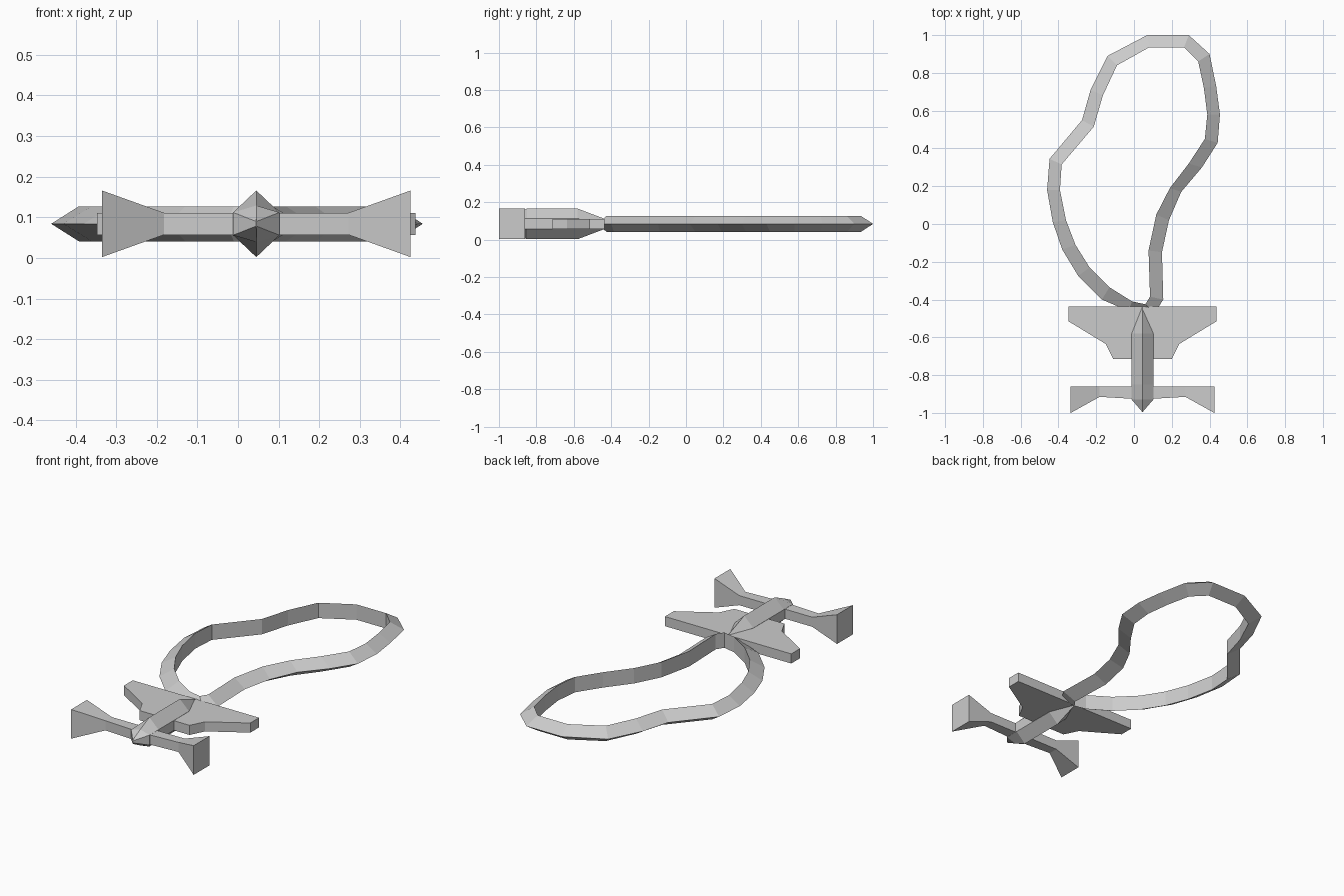
import bpy, bmesh

CX, CZ = 0.045, 0.084   # plane centre line and mid height


def finish(name, bm):
    bmesh.ops.remove_doubles(bm, verts=bm.verts, dist=1e-4)
    bmesh.ops.recalc_face_normals(bm, faces=bm.faces)
    me = bpy.data.meshes.new(name)
    bm.to_mesh(me)
    bm.free()
    ob = bpy.data.objects.new(name, me)
    bpy.context.collection.objects.link(ob)
    return ob


def loft(name, rings, loop=False):
    """Skin a list of equal-sized point rings; cap the ends unless looped."""
    bm = bmesh.new()
    vs = [[bm.verts.new(p) for p in r] for r in rings]
    n = len(vs[0])
    for i in range(len(vs) if loop else len(vs) - 1):
        a, b = vs[i], vs[(i + 1) % len(vs)]
        for j in range(n):
            k = (j + 1) % n
            bm.faces.new((a[j], a[k], b[k], b[j]))
    if not loop:
        bm.faces.new(vs[0])
        bm.faces.new(vs[-1])
    return finish(name, bm)


# cord loop: triangular section, sharp outer edge and flat inner wall
cord = [  # outer x, y, inner x, y
    (0.07, 1.0, 0.08, 0.935), (0.29, 1.0, 0.265, 0.935), (0.40, 0.90, 0.34, 0.86),
    (0.435, 0.73, 0.37, 0.72), (0.455, 0.58, 0.388, 0.58), (0.443, 0.43, 0.375, 0.45),
    (0.36, 0.30, 0.29, 0.32), (0.25, 0.17, 0.19, 0.19), (0.185, 0.02, 0.118, 0.05),
    (0.148, -0.15, 0.077, -0.14), (0.155, -0.40, 0.085, -0.385), (0.11, -0.47, 0.06, -0.425),
    (-0.03, -0.46, -0.01, -0.41), (-0.17, -0.40, -0.13, -0.335), (-0.295, -0.275, -0.235, -0.23),
    (-0.38, -0.135, -0.31, -0.11), (-0.43, 0.01, -0.36, 0.02), (-0.46, 0.18, -0.392, 0.18),
    (-0.447, 0.345, -0.383, 0.315), (-0.275, 0.55, -0.213, 0.515), (-0.23, 0.71, -0.165, 0.68),
    (-0.14, 0.89, -0.09, 0.84)]
loft("cord_loop", [[(ox, oy, CZ), (ix, iy, CZ + 0.043), (ix, iy, CZ - 0.043)]
                   for ox, oy, ix, iy in cord], loop=True)

# fuselage: six-sided body, pointed at nose and tail
body = [  # y, half width, ridge height, side height
    (-0.995, 0.001, 0.012, 0.006), (-0.93, 0.057, 0.045, 0.028),
    (-0.85, 0.057, 0.082, 0.028), (-0.58, 0.057, 0.082, 0.028),
    (-0.437, 0.001, 0.028, 0.020)]
loft("fuselage", [[(CX, y, CZ + r), (CX + w, y, CZ + s), (CX + w, y, CZ - s),
                   (CX, y, CZ - r), (CX - w, y, CZ - s), (CX - w, y, CZ + s)]
                  for y, w, r, s in body])


def slab(name, stations):
    """Mirrored wing from stations: offset from centre, rear y, front y, half height."""
    both = [(-s[0],) + s[1:] for s in reversed(stations)] + stations
    loft(name, [[(CX + x, yb, CZ - h), (CX + x, yb, CZ + h),
                 (CX + x, yf, CZ + h), (CX + x, yf, CZ - h)] for x, yb, yf, h in both])


# main wing with stepped front edge
slab("wing", [(0.155, -0.437, -0.715, 0.027), (0.195, -0.437, -0.635, 0.027),
              (0.285, -0.437, -0.58, 0.027), (0.392, -0.437, -0.515, 0.027)])

# tailplane flaring into tall end fins
slab("tailplane", [(0.057, -0.86, -0.925, 0.027), (0.227, -0.86, -0.915, 0.027),
                   (0.38, -0.86, -1.0, 0.082)])
